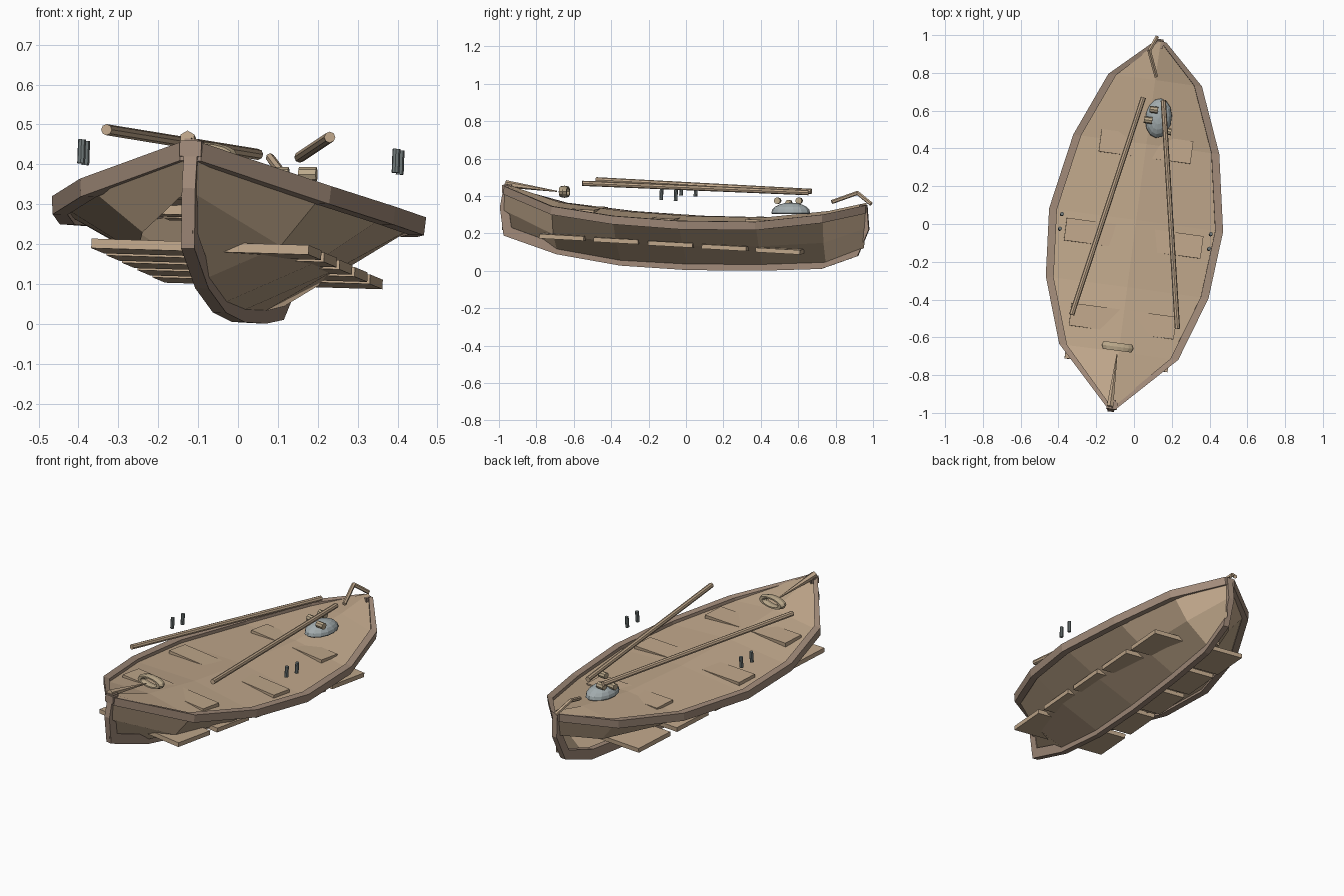
import bpy, bmesh, math
from mathutils import Matrix, Vector

if "Cube" in bpy.data.objects:
    bpy.data.objects.remove(bpy.data.objects["Cube"])

def mat(name, c):
    m = bpy.data.materials.new(name)
    m.diffuse_color = (*c, 1)
    m.use_nodes = True
    m.node_tree.nodes["Principled BSDF"].inputs["Base Color"].default_value = m.diffuse_color
    return m

TAN = mat("tan_wood", (.53, .39, .26))
BROWN = mat("brown_wood", (.36, .26, .195))
NET = mat("net_grey", (.36, .41, .42))
IRON = mat("iron", (.17, .20, .20))
ROPE = mat("rope", (.50, .40, .26))

# The boat lies yawed, pitched and rolled in the world
TILT = (Matrix.Translation((0, 0, .005)) @ Matrix.Rotation(math.radians(-7.6), 4, 'Z')
        @ Matrix.Rotation(-.055, 4, 'X') @ Matrix.Rotation(.03, 4, 'Y'))

def finish(name, bm, material, matrix=None):
    if matrix is not None:
        bm.transform(matrix)
    bmesh.ops.recalc_face_normals(bm, faces=bm.faces)
    me = bpy.data.meshes.new(name)
    bm.to_mesh(me)
    bm.free()
    me.materials.append(material)
    ob = bpy.data.objects.new(name, me)
    bpy.context.collection.objects.link(ob)
    return ob

def loft(name, rings, material, mirror=False, closed=True):
    bm = bmesh.new()
    for s in ((1, -1) if mirror else (1,)):
        vs = [[bm.verts.new((p[0] * s, p[1], p[2])) for p in r] for r in rings]
        n = len(rings[0])
        for a, b in zip(vs, vs[1:]):
            for i in range(n if closed else n - 1):
                bm.faces.new((a[i], a[(i + 1) % n], b[(i + 1) % n], b[i]))
        if closed:
            bm.faces.new(vs[0])
            bm.faces.new(vs[-1])
    return finish(name, bm, material, TILT)

def box(name, center, size, material):
    bm = bmesh.new()
    bmesh.ops.create_cube(bm, size=1)
    bm.transform(Matrix.Translation(center) @ Matrix.Diagonal((*size, 1)))
    return finish(name, bm, material, TILT)

def rod(name, a, b, r, material, r2=None, sides=8, matrix=None):
    a, b = Vector(a), Vector(b)
    d = b - a
    bm = bmesh.new()
    bmesh.ops.create_cone(bm, cap_ends=True, segments=sides, radius1=r,
                          radius2=r if r2 is None else r2, depth=d.length)
    bm.transform(Matrix.Translation((a + b) / 2) @ d.to_track_quat('Z', 'Y').to_matrix().to_4x4())
    return finish(name, bm, material, matrix)

# Stations: position, half width, rail top, keel bottom, bilge fullness
STATIONS = [(-1.0, .03, .395, .13, 0), (-.70, .318, .312, .042, .04), (-.353, .435, .283, 0, .02),
            (.007, .465, .277, 0, .01), (.412, .39, .292, .02, .01), (.752, .25, .345, .05, .02),
            (.955, .03, .40, .14, 0)]

# Hull skin with crowned inner floor; the lower left planking is open
hull = []
for u, w, s, k, f in STATIONS:
    e = max(w - .02, .015)
    mid, mz = (e + .012) / 2, (s + k + .01) / 2
    hull.append([(-mid, u, mz), (-e, u, s - .02), (0, u, s + .012), (e, u, s - .02),
                 (mid + f, u, mz - f * .6), (.012, u, k + .03)])
loft("hull", hull, TAN, closed=False)

# Rail along both sides
rail = []
for u, w, s, k, f in STATIONS:
    i = max(w - .042, 0)
    rail.append([(w, u, s), (i, u, s), (i, u, s - .045), (w - .004, u, s - .045)])
loft("rail", rail, BROWN, mirror=True)

# Keel running up into stem and stern posts: outer point, inner point
KEEL = [(-1.0, .405, -.96, .405), (-1.018, .28, -.97, .28), (-.99, .13, -.95, .175),
        (-.70, .046, -.68, .094), (-.353, .004, -.35, .054), (.007, 0, .007, .05),
        (.412, .019, .41, .069), (.73, .046, .71, .099), (.922, .125, .89, .165),
        (.975, .27, .93, .27), (.958, .40, .92, .40)]
h = .017
loft("keel", [[(-h, a, b), (h, a, b), (h, c, d), (-h, c, d)] for a, b, c, d in KEEL], BROWN)

# Floor planks sticking out through the hull sides
for n, u in enumerate((-.643, -.349, -.055, .235, .525)):
    box(f"floor_plank_{n + 1}", (0, u, .142 - .008 * u), (.55, .24, .024), TAN)

# Seats, half sunk in the inner floor
for n, (u, w, z) in enumerate(((-.535, .28, .303), (-.09, .365, .282), (.40, .245, .298))):
    box(f"seat_{n + 1}", (0, u, z - .0125), (2 * w, .12, .025), TAN)

# Stem head and tapered bow piece
box("stem_head", (0, -.99, .38), (.055, .04, .04), BROWN)
rod("bow_piece", (-.127, -.965, .465), (-.09, -.69, .425), .02, TAN, .003, 6)

# Oars
rod("oar_left", (-.33, -.48, .487), (.05, .67, .425), .014, TAN)
rod("oar_right", (.23, -.555, .468), (.155, .655, .418), .014, TAN)

# Oarlock pins
for side in (-1, 1):
    for u in (-.10, -.022):
        rod("oarlock_pin", (side * .398, u, .381), (side * .398, u, .441), .010, IRON,
            matrix=TILT)

# Net heap, a dome with floats on top
bm = bmesh.new()
bmesh.ops.create_uvsphere(bm, u_segments=14, v_segments=10, radius=1)
for v in bm.verts:
    v.co.z = max(v.co.z, -.1)
finish("net_heap", bm, NET, Matrix.Translation((.13, .56, .31))
       @ Matrix.Rotation(math.radians(-7.6), 4, 'Z') @ Matrix.Diagonal((.07, .105, .055, 1)))
for n, (x, y, z) in enumerate(((.105, .605, .375), (.075, .55, .362), (.175, .49, .375))):
    rod(f"float_{n + 1}", (x - .022, y + .003, z), (x + .022, y - .003, z), .018, ROPE)

# Rope coil, flattened ring
bm = bmesh.new()
N, M = 16, 6
vs = []
for i in range(N):
    a = math.tau * i / N
    vs.append([])
    for j in range(M):
        b = math.tau * j / M
        r = 1 + .3 * math.cos(b)
        vs[-1].append(bm.verts.new((.066 * r * math.cos(a), .024 * math.sin(b),
                                    .025 * r * math.sin(a))))
for i in range(N):
    for j in range(M):
        p, q = vs[i], vs[(i + 1) % N]
        bm.faces.new((p[j], q[j], q[(j + 1) % M], p[(j + 1) % M]))
finish("rope_coil", bm, ROPE, Matrix.Translation((-.087, -.65, .423))
       @ Matrix.Rotation(math.radians(-7.6), 4, 'Z'))

# Bent tiller at the stern
rod("tiller_arm", (.118, .78, .368), (.08, .92, .418), .011, TAN, sides=6)
rod("tiller_head", (.08, .915, .418), (.122, .99, .357), .011, TAN, sides=6)
